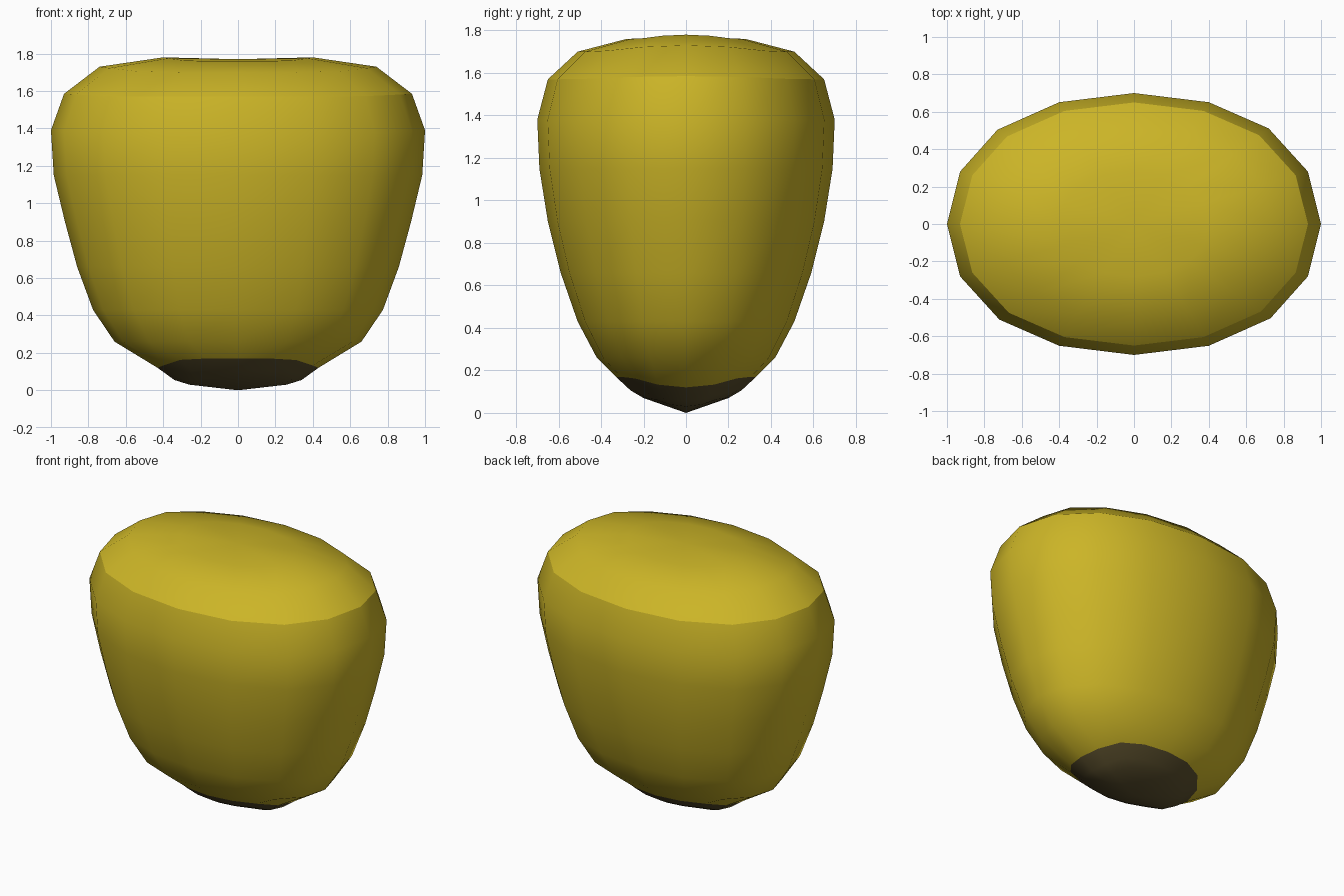
import bpy, bmesh, math

if "Cube" in bpy.data.objects:
    bpy.data.objects.remove(bpy.data.objects["Cube"])

# One quadrant of the 16-sided, slightly squared cross-section
CX = [1, 0.93, 0.72, 0.4, 0]
CY = [0, 0.4, 0.73, 0.93, 1]


def section():
    pts = []
    for i in range(16):
        q, k = divmod(i, 4)
        a, b = CX[k], CY[k]
        pts.append([(a, b), (-b, a), (-a, -b), (b, -a)][q])
    # odd quadrants swap the axes, which mirrors the same curve
    return pts


def material(name, color):
    m = bpy.data.materials.new(name)
    m.diffuse_color = color
    m.use_nodes = True
    m.node_tree.nodes["Principled BSDF"].inputs["Base Color"].default_value = m.diffuse_color
    return m


def loft(name, rings, mat, bottom=None, top=None):
    """Rings are (rx, z at x side, ry, z at y side); ends are pole heights."""
    bm = bmesh.new()
    loops = []
    for rx, zx, ry, zy in rings:
        loops.append([bm.verts.new((rx * c, ry * s, zx + (zy - zx) * min(1, 1.6 * s * s)))
                      for c, s in section()])
    for lo, hi in zip(loops, loops[1:]):
        for i in range(16):
            j = (i + 1) % 16
            bm.faces.new((lo[i], lo[j], hi[j], hi[i]))
    for z, ring in ((bottom, loops[0]), (top, loops[-1])):
        if z is not None:
            pole = bm.verts.new((0, 0, z))
            for i in range(16):
                bm.faces.new((ring[i], ring[(i + 1) % 16], pole))
    bmesh.ops.recalc_face_normals(bm, faces=bm.faces)
    me = bpy.data.meshes.new(name)
    bm.to_mesh(me)
    bm.free()
    me.materials.append(mat)
    ob = bpy.data.objects.new(name, me)
    bpy.context.collection.objects.link(ob)
    bpy.ops.object.select_all(action='DESELECT')
    ob.select_set(True)
    bpy.context.view_layer.objects.active = ob
    bpy.ops.object.shade_smooth_by_angle(angle=math.radians(30))
    return ob


yellow = material("kernel_yellow", (0.60, 0.46, 0.02, 1))
brown = material("tip_brown", (0.10, 0.075, 0.025, 1))

seam = (0.43, 0.12, 0.33, 0.17)

# Kernel body, with a shallow dent in the crown
loft("kernel_body", [
    seam,
    (0.66, 0.26, 0.42, 0.26),
    (0.775, 0.43, 0.51, 0.43),
    (0.86, 0.66, 0.59, 0.66),
    (0.925, 0.90, 0.65, 0.90),
    (0.985, 1.15, 0.69, 1.15),
    (1.0, 1.39, 0.70, 1.38),
    (0.93, 1.585, 0.65, 1.57),
    (0.74, 1.73, 0.51, 1.70),
    (0.40, 1.78, 0.28, 1.76),
], yellow, top=1.77)

# Dark tip cap at the base
loft("tip_cap", [
    (0.26, 0.03, 0.20, 0.07),
    (0.34, 0.055, 0.26, 0.105),
    seam,
], brown, bottom=0.0)
